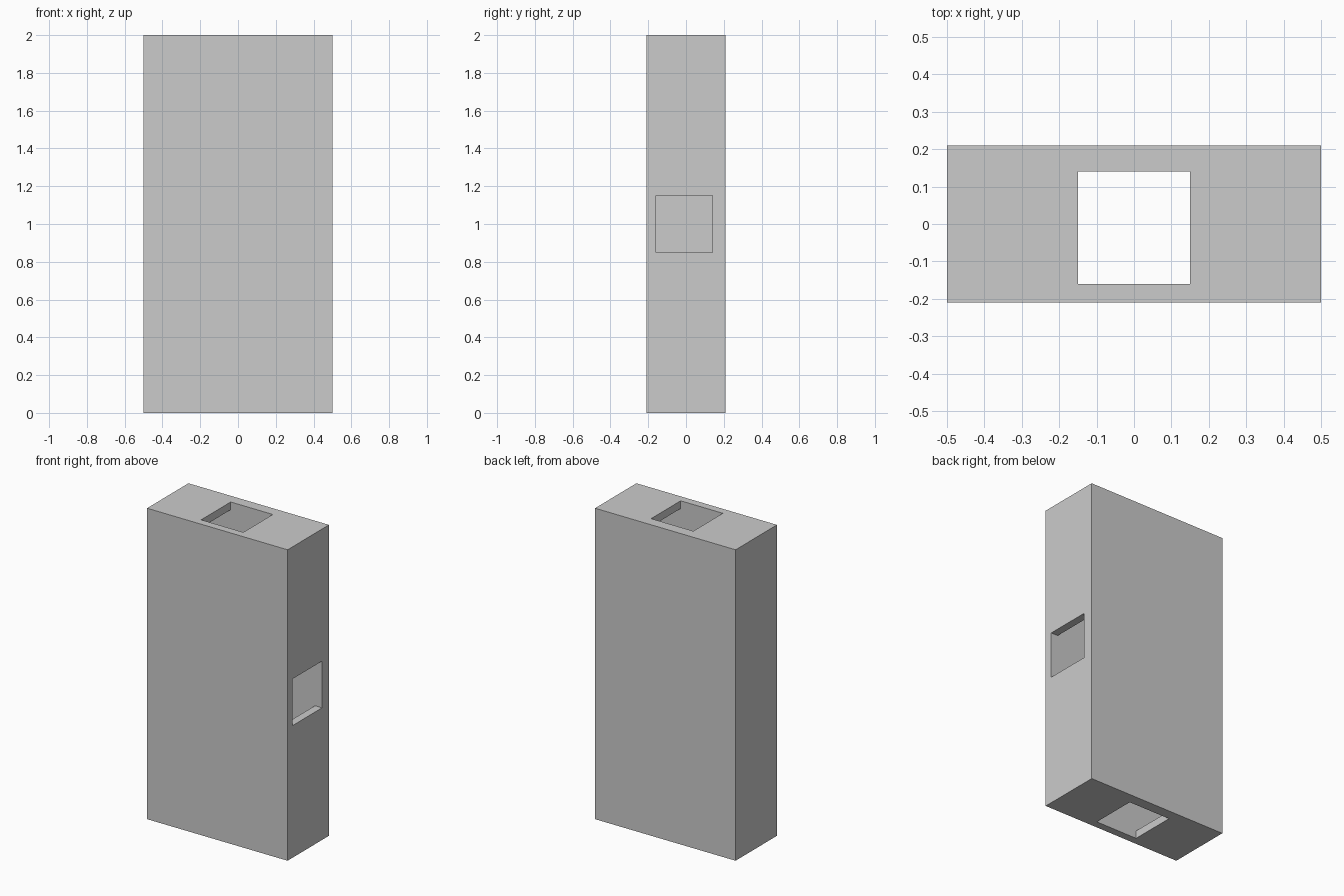
import bpy

if "Cube" in bpy.data.objects:
    bpy.data.objects.remove(bpy.data.objects["Cube"])


def box(name, lo, hi):
    """Axis-aligned box between two corners."""
    centre = [(a + b) / 2 for a, b in zip(lo, hi)]
    bpy.ops.mesh.primitive_cube_add(size=1, location=centre)
    obj = bpy.context.object
    obj.name = name
    obj.scale = [b - a for a, b in zip(lo, hi)]
    bpy.ops.object.transform_apply(location=True, rotation=False, scale=True)
    return obj


def cut(target, cutter):
    """Subtract the cutter from the target and remove it."""
    mod = target.modifiers.new("cut", 'BOOLEAN')
    mod.operation = 'DIFFERENCE'
    mod.solver = 'EXACT'
    mod.object = cutter
    cutter.hide_render = True
    bpy.context.view_layer.objects.active = target
    bpy.ops.object.modifier_apply(modifier=mod.name)
    bpy.data.objects.remove(cutter, do_unlink=True)


WALL, HOLE = 0.05, 0.15
Y0, Y1 = -0.16, 0.14   # inner faces of the front and back walls

# Outer casing, 1 wide and 2 tall
casing = box("hollow_casing", (-0.5, -0.21, 0), (0.5, 0.21, 2))

# Inner cavity
cut(casing, box("cavity", (-0.5 + WALL, Y0, WALL), (0.5 - WALL, Y1, 2 - WALL)))

# Square openings in the top and bottom walls
cut(casing, box("vertical_hole", (-HOLE, Y0, -0.1), (HOLE, Y1, 2.1)))

# Square opening in the right wall only
cut(casing, box("side_hole", (0.2, Y0, 1 - HOLE), (0.6, Y1, 1 + HOLE)))
